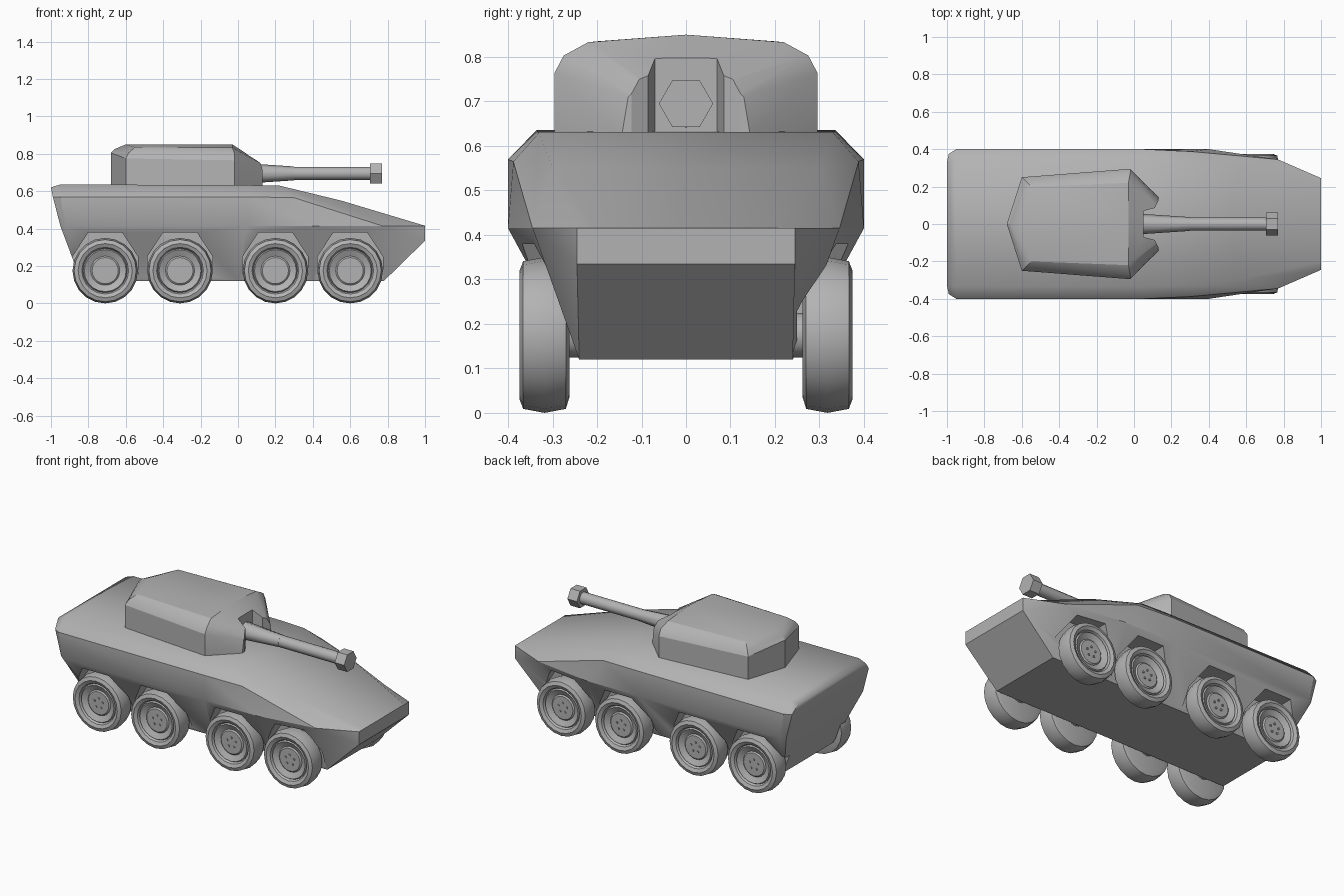
import bpy, bmesh, math
from mathutils import Matrix

if "Cube" in bpy.data.objects:
    bpy.data.objects.remove(bpy.data.objects["Cube"], do_unlink=True)

grey = bpy.data.materials.new("armour_grey")
grey.use_nodes = True
GREY = (0.45, 0.45, 0.45, 1)
grey.diffuse_color = GREY
grey.node_tree.nodes["Principled BSDF"].inputs["Base Color"].default_value = GREY


def finish(name, bm):
    bmesh.ops.remove_doubles(bm, verts=bm.verts, dist=0.0005)
    bmesh.ops.recalc_face_normals(bm, faces=bm.faces)
    mesh = bpy.data.meshes.new(name)
    bm.to_mesh(mesh)
    bm.free()
    mesh.materials.append(grey)
    ob = bpy.data.objects.new(name, mesh)
    bpy.context.collection.objects.link(ob)
    return ob


def prism(name, outline, lift, depth):
    """Extrude an outline; lift maps a 2D point to 3D, depth is the sweep vector."""
    bm = bmesh.new()
    face = bm.faces.new([bm.verts.new(lift(*p)) for p in outline])
    out = bmesh.ops.extrude_face_region(bm, geom=[face])["geom"]
    bmesh.ops.translate(bm, vec=depth, verts=[v for v in out if isinstance(v, bmesh.types.BMVert)])
    return finish(name, bm)


def cut(ob, cutters):
    for c in cutters:
        mod = ob.modifiers.new("cut", "BOOLEAN")
        mod.operation = "DIFFERENCE"
        mod.solver = "EXACT"
        mod.object = c
    bpy.context.view_layer.update()
    mesh = bpy.data.meshes.new_from_object(ob.evaluated_get(bpy.context.evaluated_depsgraph_get()))
    ob.modifiers.clear()
    ob.data = mesh
    for c in cutters:
        bpy.data.objects.remove(c, do_unlink=True)


def shade(ob, degrees, soft_above=9.0):
    """Smooth shading with sharp creases, except on edges above a height."""
    bm = bmesh.new()
    bm.from_mesh(ob.data)
    for f in bm.faces:
        f.smooth = True
    for e in bm.edges:
        soft = min(v.co.z for v in e.verts) > soft_above
        e.smooth = soft or e.calc_face_angle(0) < math.radians(degrees)
    bm.to_mesh(ob.data)
    bm.free()


# Hull: stations from rear to nose, each with floor, lower belt, upper belt, deck edge
stations = [
    [(-.84, .24, .12), (-.95, .375, .415), (-.99, .375, .57), (-1, .33, .62)],
    [(-.80, .24, .12), (-.92, .4, .415), (-.95, .4, .57), (-.95, .335, .636)],
    [(0, .24, .12), (.05, .4, .415), (.05, .4, .57), (.05, .335, .632)],
    [(.4, .24, .12), (.4, .4, .415), (.3, .388, .565), (.22, .33, .63)],
    [(.6, .24, .12), (.77, .345, .415), (.77, .345, .415), (.55, .3, .55)],
    [(.78, .24, .12), (1, .245, .335), (1, .245, .415), (1, .2, .415)],
]
bm = bmesh.new()
rings = []
for st in stations:
    full = st + [(x, -y, z) for x, y, z in reversed(st)]
    rings.append([bm.verts.new(p) for p in full])
for a, b in zip(rings, rings[1:]):
    for j in range(8):
        k = (j + 1) % 8
        bm.faces.new((a[j], a[k], b[k], b[j]))
for r in (rings[0], rings[-1]):
    for j in range(3):
        bm.faces.new((r[j], r[j + 1], r[6 - j], r[7 - j]))
hull = finish("hull", bm)

# Wheel arches
WHEELS = (-.71, -.31, .20, .60)
half = [(.175, .05), (.175, .25), (.09, .38)]
arch = half + [(-x, z) for x, z in reversed(half)]
cutters = []
for cx in WHEELS:
    for s in (1, -1):
        cutters.append(prism("arch_cutter", arch,
                             lambda x, z: (cx + x, .25 * s, z), (0, .3 * s, 0)))
cut(hull, cutters)
shade(hull, 30, .615)

# Wheels: tyre, rim and hub in one revolved profile (radius, distance from centre line)
profile = [(0, .35), (.07, .35), (.078, .343), (.112, .36), (.118, .35), (.125, .364),
           (.145, .374), (.166, .366), (.175, .318), (.166, .27), (.14, .262), (0, .262)]
for s, side in ((1, "left"), (-1, "right")):
    bm = bmesh.new()
    vs = [bm.verts.new((0, y * s, r)) for r, y in profile]
    es = [bm.edges.new(p) for p in zip(vs, vs[1:])]
    bmesh.ops.spin(bm, geom=vs + es, cent=(0, 0, 0), axis=(0, 1, 0),
                   angle=math.tau, steps=20, use_duplicate=False)
    # Wheel bolts and axle
    turn = Matrix.Rotation(math.pi / 2, 4, "X")
    for i in range(5):
        a = math.tau * i / 5
        bmesh.ops.create_cone(bm, cap_ends=True, segments=6, radius1=.007, radius2=.007, depth=.012,
                              matrix=Matrix.Translation((.03 * math.sin(a), .35 * s, .03 * math.cos(a))) @ turn)
    bmesh.ops.create_cone(bm, cap_ends=True, segments=12, radius1=.05, radius2=.05, depth=.08,
                          matrix=Matrix.Translation((0, .24 * s, 0)) @ turn)
    first = finish("wheel_" + side, bm)
    shade(first, 35)
    for i, cx in enumerate(WHEELS):
        ob = first if i == 0 else first.copy()
        ob.name = f"wheel_{side}_{i + 1}"
        if i:
            bpy.context.collection.objects.link(ob)
        ob.location = (cx, 0, .175)

# Turret: convex shell with a notch for the gun
shell = [(-.68, 0, .62), (-.6, .25, .62), (-.02, .295, .62), (.13, .145, .62),
         (-.68, 0, .805), (-.6, .25, .775), (-.02, .295, .765), (.13, .13, .71),
         (-.66, 0, .825), (-.585, .235, .805), (-.02, .275, .803), (.13, .095, .745),
         (-.6, 0, .85), (-.55, .2, .835), (-.03, .22, .833), (-.03, 0, .85)]
bm = bmesh.new()
for x, y, z in shell:
    for s in ((1, -1) if y else (1,)):
        bm.verts.new((x, y * s, z))
bmesh.ops.convex_hull(bm, input=bm.verts)
turret = finish("turret", bm)
side = [(.05, .07), (.11, .085), (.15, .16)]
notch = side + [(x, -y) for x, y in reversed(side)]
cut(turret, [prism("notch_cutter", notch, lambda x, y: (x, y, .5), (0, 0, .5))])
shade(turret, 24)

# Gun: tapered sleeve, barrel and six-sided muzzle
def tube(name, x0, x1, r0, r1, segments):
    bm = bmesh.new()
    place = Matrix.Translation(((x0 + x1) / 2, 0, .695)) @ Matrix.Rotation(math.pi / 2, 4, "Y")
    bmesh.ops.create_cone(bm, cap_ends=True, segments=segments, radius1=r0, radius2=r1,
                          depth=x1 - x0, matrix=place)
    return finish(name, bm)


shade(tube("gun_sleeve", .03, .3, .055, .037, 8), 50)
shade(tube("gun_barrel", .28, .72, .035, .035, 12), 40)
muzzle = tube("muzzle", .705, .77, .061, .061, 6)
